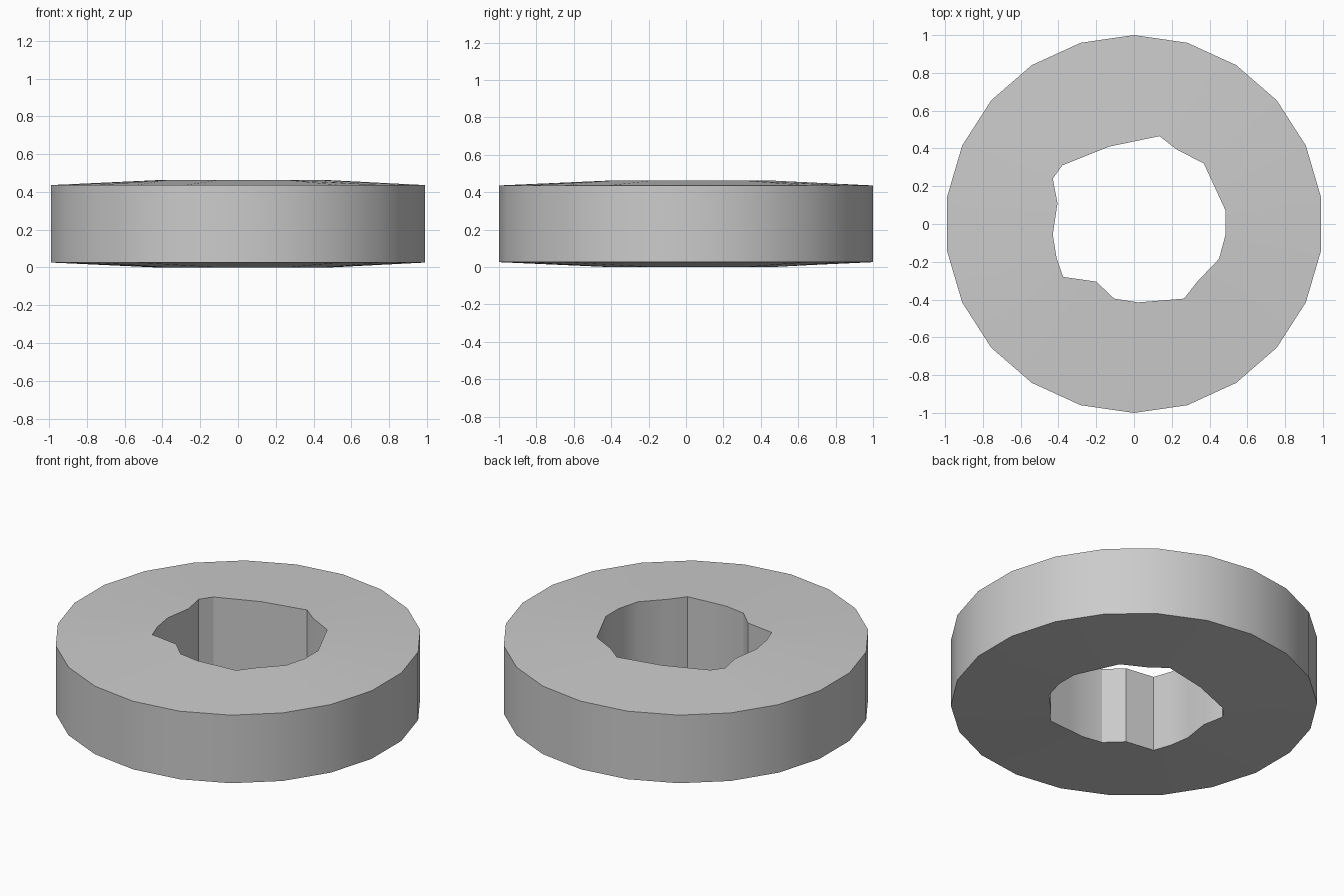
import bpy
import bmesh
from math import sin, cos, pi, radians

cube = bpy.data.objects.get("Cube")
if cube:
    bpy.data.objects.remove(cube, do_unlink=True)

SIDES = 22
HEIGHT = 0.462
BEVEL_DROP = 0.026  # faces slope gently down from the hole to the rim

# Irregular hole outline, clockwise from the back
HOLE = [(0, 0.437), (0.135, 0.465), (0.225, 0.395), (0.37, 0.32), (0.43, 0.19),
        (0.485, 0.07), (0.485, -0.055), (0.45, -0.185), (0.335, -0.305),
        (0.265, -0.395), (0.12, -0.407), (0.02, -0.415), (-0.105, -0.395),
        (-0.2, -0.305), (-0.375, -0.28), (-0.41, -0.18), (-0.43, -0.055),
        (-0.405, 0.11), (-0.43, 0.24), (-0.38, 0.31), (-0.24, 0.366), (-0.13, 0.41)]
RIM = [(sin(2 * pi * i / SIDES), cos(2 * pi * i / SIDES)) for i in range(SIDES)]

# Stone colour
grey = bpy.data.materials.new("stone grey")
grey.use_nodes = True
colour = (0.6, 0.6, 0.6, 1)
grey.diffuse_color = colour
grey.node_tree.nodes["Principled BSDF"].inputs["Base Color"].default_value = colour

# Ring: four loops joined in a closed cross-section
bm = bmesh.new()


def loop(outline, z):
    return [bm.verts.new((x, y, z)) for x, y in outline]


loops = [loop(HOLE, 0), loop(RIM, BEVEL_DROP),
         loop(RIM, HEIGHT - BEVEL_DROP), loop(HOLE, HEIGHT)]
for a, b in zip(loops, loops[1:] + loops[:1]):
    for i in range(SIDES):
        j = (i + 1) % SIDES
        bm.faces.new((a[i], a[j], b[j], b[i]))
bmesh.ops.recalc_face_normals(bm, faces=bm.faces[:])

mesh = bpy.data.meshes.new("stone_ring")
bm.to_mesh(mesh)
bm.free()
mesh.materials.append(grey)
ring = bpy.data.objects.new("stone_ring", mesh)
bpy.context.collection.objects.link(ring)

# Smooth walls with crisp corners
bpy.ops.object.select_all(action='DESELECT')
ring.select_set(True)
bpy.context.view_layer.objects.active = ring
bpy.ops.object.shade_smooth_by_angle(angle=radians(30))
